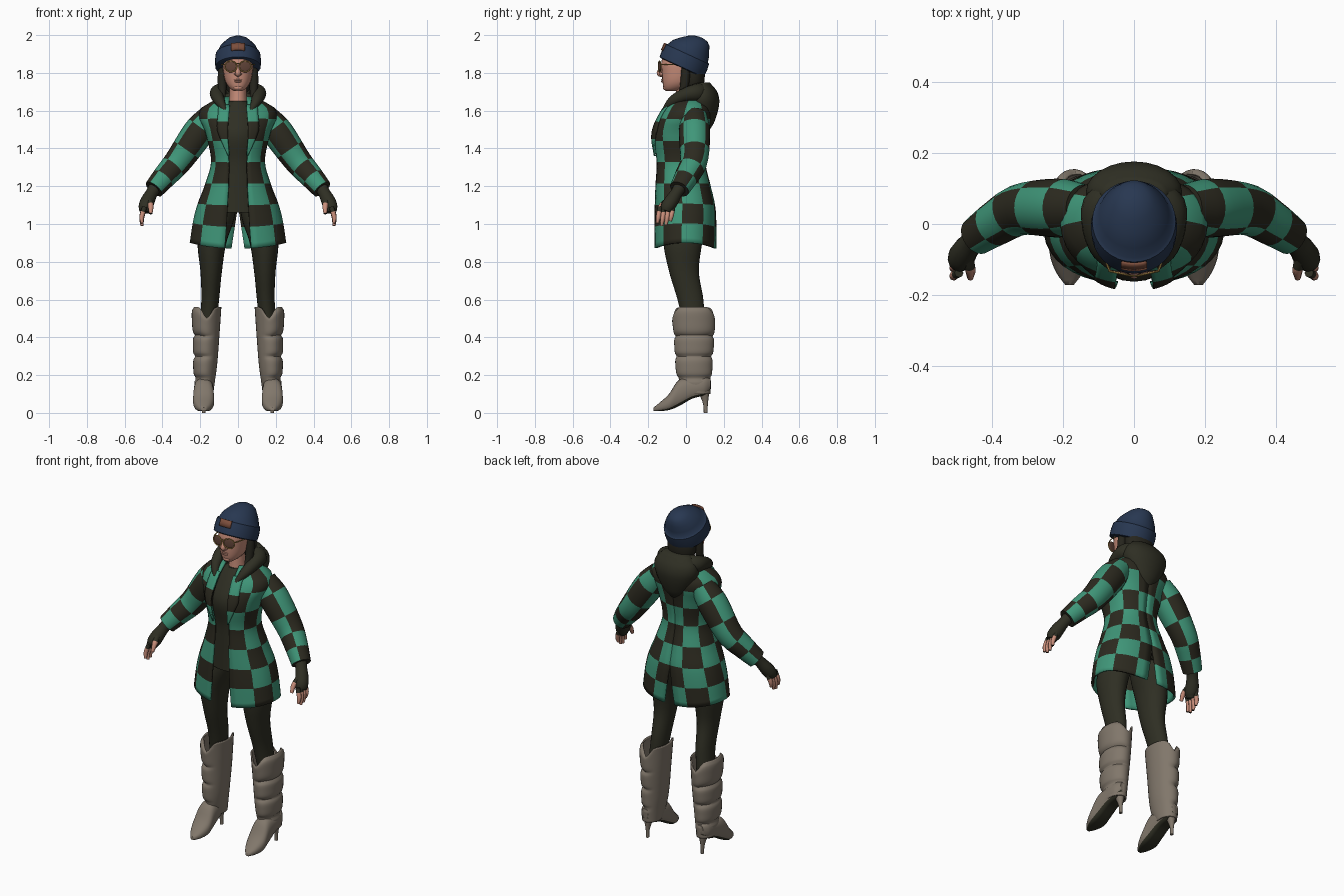
import bpy, bmesh, math
from mathutils import Vector, Matrix

if "Cube" in bpy.data.objects:
    bpy.data.objects.remove(bpy.data.objects["Cube"])


def material(name, *rgb):
    m = bpy.data.materials.new(name)
    m.use_nodes = True
    m.diffuse_color = (*rgb, 1)
    m.node_tree.nodes["Principled BSDF"].inputs["Base Color"].default_value = (*rgb, 1)
    return m


GREEN = material("check green", .05, .305, .19)
BROWN = material("check brown", .025, .023, .014)
OLIVE = material("olive cloth", .028, .028, .017)
HAIR = material("dark hair", .019, .018, .012)
SKIN = material("skin", .58, .27, .195)
NAVY = material("navy knit", .021, .039, .083)
LEATHER = material("patch leather", .20, .076, .045)
BOOT = material("taupe boot", .22, .185, .147)
LENS = material("amber lens", .12, .058, .04)
GOLD = material("gold wire", .45, .28, .07)


def spline(keys, t):
    """Smooth interpolation of key tuples, each led by its parameter."""
    t = min(max(t, keys[0][0]), keys[-1][0])
    i = next(k for k in range(len(keys) - 1) if t <= keys[k + 1][0])
    p, q = keys[i], keys[i + 1]
    o, r = keys[max(i - 1, 0)], keys[min(i + 2, len(keys) - 1)]
    h = q[0] - p[0]
    u = (t - p[0]) / h
    out = []
    for a, b, c, d in list(zip(o, p, q, r))[1:]:
        m, n = (c - a) / (q[0] - o[0]) * h, (d - b) / (r[0] - p[0]) * h
        out.append((2*u**3 - 3*u*u + 1)*b + (u**3 - 2*u*u + u)*m
                   + (3*u*u - 2*u**3)*c + (u**3 - u*u)*n)
    return out


def finish(name, bm, mats, mirror=False, thick=0):
    bmesh.ops.recalc_face_normals(bm, faces=bm.faces)
    me = bpy.data.meshes.new(name)
    bm.to_mesh(me)
    bm.free()
    ob = bpy.data.objects.new(name, me)
    bpy.context.collection.objects.link(ob)
    for m in mats:
        me.materials.append(m)
    bpy.context.view_layer.objects.active = ob
    ob.select_set(True)
    bpy.ops.object.shade_smooth_by_angle(angle=math.radians(50))
    ob.select_set(False)
    if thick:
        s = ob.modifiers.new("Thickness", 'SOLIDIFY')
        s.thickness, s.offset = thick, 0
    if mirror:
        ob.modifiers.new("Mirror", 'MIRROR').use_mirror_merge = False
    return ob


def skin(name, rows, mats, closed=True, caps=True, rule=None, **kw):
    """Skins rows of points; rule(row, column) picks the material."""
    bm = bmesh.new()
    vs = [[bm.verts.new(p) for p in r] for r in rows]
    n = len(rows[0])
    for i in range(len(rows) - 1):
        for j in range(n if closed else n - 1):
            k = (j + 1) % n
            f = bm.faces.new((vs[i][j], vs[i][k], vs[i + 1][k], vs[i + 1][j]))
            f.material_index = rule(i, j) if rule else 0
    if closed and caps:
        bm.faces.new(vs[0])
        bm.faces.new(vs[-1])
    return finish(name, bm, mats, **kw)


def power(v, p):
    return math.copysign(abs(v)**p, v)


def stack(name, keys, mat, n=24, steps=24, p=1, **kw):
    """Level rings from keys (z, half width, front y, back y[, centre x])."""
    rows = []
    for i in range(steps + 1):
        z = keys[0][0] + (keys[-1][0] - keys[0][0]) * i / steps
        a, f, b, *c = spline(keys, z)
        ang = [math.tau * j / n for j in range(n)]
        rows.append([((c[0] if c else 0) + a * power(math.sin(t), p),
                      (f + b) / 2 - (b - f) / 2 * power(math.cos(t), p), z) for t in ang])
    return skin(name, rows, [mat], **kw)


def tube(name, pts, mats, n=12, steps=12, ref=(0, 1, 0), **kw):
    """Round sweep through points (x, y, z, radius)."""
    keys = [(i, *p) for i, p in enumerate(pts)]
    at = lambda t: spline(keys, t)
    rows, last = [], len(pts) - 1
    for i in range(steps + 1):
        t = last * i / steps
        *c, r = at(t)
        d = (Vector(at(t + .05)[:3]) - Vector(at(t - .05)[:3])).normalized()
        u = d.cross(Vector(ref)).normalized()
        v = d.cross(u)
        rows.append([Vector(c) + r * (u * math.cos(math.tau * j / n) + v * math.sin(math.tau * j / n))
                     for j in range(n)])
    return skin(name, rows, mats, **kw)


def blob(name, loc, radii, mat, rot=0, **kw):
    bm = bmesh.new()
    m = Matrix.Translation(loc) @ Matrix.Rotation(rot, 4, 'Z') @ Matrix.Diagonal((*radii, 1))
    bmesh.ops.create_uvsphere(bm, u_segments=20, v_segments=12, radius=1, matrix=m)
    return finish(name, bm, [mat], **kw)


# Checked coat: open shell, keys are z, half width, front, back, half opening
COAT = [(.87, .25, -.165, .155, .07), (1.0, .232, -.165, .155, .06), (1.1, .208, -.163, .148, .055),
        (1.2, .172, -.16, .125, .05), (1.33, .137, -.155, .097, .048), (1.48, .165, -.172, .115, .058),
        (1.6, .198, -.118, .13, .05), (1.67, .085, -.06, .09, .045)]
P = .88


def coat_point(z, t):
    a, f, b, o = spline(COAT, z)
    lift = .03 * math.sin(t)**2 * max(0, 1 - (z - .87) / .3)
    return Vector((a * power(math.sin(t), P), (f + b) / 2 - (b - f) / 2 * power(math.cos(t), P), z + lift))


def edge_angle(z, x):
    return math.asin(min(1, (x / spline(COAT, z)[0])**(1 / P)))


# Half the coat, from front opening to the vent at the back
rows = []
for i in range(29):
    z = .87 + .8 * i / 28
    t0 = edge_angle(z, spline(COAT, z)[3])
    t1 = math.pi - edge_angle(z, .035 * max(0, (1.1 - z) / .23))
    rows.append([coat_point(z, t0 + (t1 - t0) * j / 18) for j in range(19)])
skin("coat", rows, [GREEN, BROWN], closed=False, rule=lambda i, j: (i // 4 + j // 4) % 2,
     thick=.012, mirror=True)

# Lapels folded back along the opening
rows = []
for i in range(13):
    z = 1.36 + .27 * i / 12
    o, w = spline(COAT, z)[3], .058 * min(1, .1 + i / 7)
    rows.append([coat_point(z, edge_angle(z, o - .004 + w * j / 4)) - Vector((0, .012, 0)) for j in range(5)])
skin("lapels", rows, [GREEN, BROWN], closed=False, rule=lambda i, j: (i // 4) % 2, thick=.009, mirror=True)

# Sleeves and cuffs
tube("sleeves", [(.14, .045, 1.575, .066), (.21, .045, 1.485, .083), (.315, .042, 1.335, .073),
                 (.385, .005, 1.255, .064), (.445, -.035, 1.185, .054)], [BROWN, GREEN], n=24, steps=15,
     rule=lambda i, j: (i // 3 + (j + 3) // 6) % 2, mirror=True)

# Shirt and leggings
stack("shirt", [(1.06, .15, -.135, .1), (1.2, .13, -.136, .08), (1.33, .11, -.14, .07),
                (1.48, .13, -.162, .08), (1.6, .10, -.103, .08), (1.65, .055, -.065, .05)], OLIVE)
stack("leggings", [(.45, .045, -.01, .1, .16), (.6, .047, -.045, .092, .147), (.75, .057, -.09, .068, .142),
                   (.9, .076, -.12, .085, .138), (1.02, .086, -.12, .1, .108), (1.15, .085, -.1, .09, .085)],
      OLIVE, mirror=True)

# Gloved hands with bare fingertips
tube("gloves", [(.435, -.028, 1.20, .036), (.456, -.05, 1.165, .032), (.477, -.075, 1.125, .037),
                (.49, -.098, 1.09, .037), (.497, -.106, 1.065, .027)], [OLIVE], mirror=True)
for k, name in enumerate(["index", "middle", "ring", "little"]):
    y, drop = -.138 + .023 * k, (.07, .085, .08, .06)[k]
    tube(name + "_fingers", [(.494, y, 1.09, .013), (.509, y - .008, 1.075 - drop / 2, .0125),
                             (.508, y - .014, 1.075 - drop, .008)], [OLIVE, SKIN], n=8, steps=8,
         rule=lambda i, j: int(i > 1), mirror=True)
tube("thumbs", [(.47, -.095, 1.125, .018), (.462, -.13, 1.095, .015), (.462, -.152, 1.055, .009)],
     [OLIVE, SKIN], n=8, steps=8, rule=lambda i, j: int(i > 2), mirror=True)

# Slouch boots: notched shaft with three puffed folds on the outside
SHAFT = [(.1, .045, .0, .125, .18), (.17, .05, -.036, .13, .176), (.25, .057, -.048, .132, .172),
         (.4, .064, -.056, .142, .167), (.56, .073, -.068, .148, .165)]
FOLDS = [(.485, .068), (.355, .05), (.242, .05)]
rows = []
for i in range(57):
    row = []
    for j in range(32):
        t = math.tau * j / 32
        z = .1 + .46 * i / 56
        a, f, b, c = spline(SHAFT, z)
        puff = max(math.sqrt(max(0, 1 - ((z - q) / h)**4)) for q, h in FOLDS)
        size = 1 + (.2 * puff - .12) * min(1, max(0, .55 + math.sin(t))) * (z > .17)
        notch = .06 * abs(math.cos(t))**12 * (i / 56)**6
        row.append((c + a * size * math.sin(t), (f + b) / 2 - (b - f) / 2 * size * math.cos(t), z - notch))
    rows.append(row)
skin("boot_shafts", rows, [BOOT], caps=False, thick=.008, mirror=True)

# Pointed boot feet with dark soles, and heels
FOOT = [(-.172, .018, .01, .012), (-.14, .03, .024, .036), (-.09, .054, .046, .055), (-.04, .098, .075, .054),
        (.03, .125, .06, .05), (.1, .14, .052, .043), (.13, .15, .03, .022)]
rows = []
for i in range(25):
    y = -.172 + .302 * i / 24
    zc, rz, rx = spline(FOOT, y)
    ang = [math.tau * j / 20 for j in range(20)]
    rows.append([(.182 + rx * power(math.cos(t), .75), y, zc + rz * max(-.85, power(math.sin(t), .85)))
                 for t in ang])
skin("boot_feet", rows, [BOOT, OLIVE], rule=lambda i, j: int(12 <= j <= 17), mirror=True)
stack("boot_heels", [(0, .009, .094, .114, .182), (.05, .011, .09, .116, .182), (.12, .03, .06, .125, .182)],
      BOOT, n=12, steps=6, mirror=True)

# Hood lying on the back and round the neck
stack("hood", [(1.49, .025, .08, .12), (1.54, .075, .05, .15), (1.64, .132, .0, .176),
               (1.70, .128, .02, .165), (1.75, .085, .05, .125)], OLIVE)
tube("hood_collar", [(.068, -.118, 1.60, .012), (.097, -.07, 1.65, .028), (.11, 0, 1.685, .038),
                     (.09, .06, 1.695, .05), (0, .09, 1.695, .055)], [OLIVE], n=14, steps=16,
     ref=(0, 0, 1), mirror=True)

# Head, neck and face
stack("neck", [(1.6, .055, -.06, .06), (1.67, .045, -.055, .05), (1.78, .045, -.05, .05)], SKIN)
stack("head", [(1.705, .024, -.108, -.05), (1.72, .045, -.118, .0), (1.75, .065, -.124, .04),
               (1.80, .077, -.128, .065), (1.86, .081, -.13, .08), (1.95, .06, -.1, .07)], SKIN, p=.92)
tube("nose", [(0, -.122, 1.85, .009), (0, -.135, 1.82, .011), (0, -.141, 1.797, .014), (0, -.124, 1.787, .01)],
     [SKIN], ref=(1, 0, 0))
blob("nostrils", (.011, -.13, 1.794), (.01, .011, .008), SKIN, mirror=True)
blob("upper_lip", (0, -.125, 1.763), (.021, .007, .004), SKIN)
blob("lower_lip", (0, -.124, 1.754), (.018, .008, .005), SKIN)
blob("chin", (0, -.108, 1.722), (.024, .014, .014), SKIN)

# Hair under the hat
blob("hair_back", (0, .04, 1.79), (.088, .06, .12), HAIR)
tube("hair_sides", [(.076, .0, 1.86, .022), (.083, -.003, 1.79, .024), (.083, -.012, 1.72, .022),
                    (.078, -.04, 1.66, .01)], [HAIR], mirror=True)

# Aviator glasses
blob("lenses", (.038, -.138, 1.834), (.031, .004, .028), LENS, rot=.22, mirror=True)
rim = [(.038 + .032 * math.cos(a), -.14 + .007 * math.cos(a), 1.834 + .029 * math.sin(a), .0028)
       for a in [math.tau * k / 16 for k in range(17)]]
tube("lens_rims", rim, [GOLD], n=6, steps=32, mirror=True)
tube("bridge", [(-.012, -.146, 1.85, .003), (.012, -.146, 1.85, .003)], [GOLD], n=6, steps=2)
tube("temples", [(.069, -.132, 1.845, .003), (.083, -.09, 1.845, .003), (.09, .0, 1.84, .003)], [GOLD],
     n=6, steps=6, ref=(0, 0, 1), mirror=True)

# Beanie, tilted back: rings of height, radius and backward shift
HAT = [(0, .112, 0), (.004, .12, 0), (.04, .122, 0), (.078, .118, 0), (.084, .109, 0), (.115, .098, .004),
       (.145, .077, .014), (.168, .058, .024), (.183, .036, .03), (.189, .01, .03)]
rows = [[(r * math.sin(math.tau * j / 32), s - 1.07 * r * math.cos(math.tau * j / 32), h)
         for j in range(32)] for h, r, s in HAT]
hat = skin("beanie", rows, [NAVY])
rows = [[(x, -1.07 * math.sqrt(.122**2 - x * x) - .003, h) for x in [.036 * k / 4 for k in range(-4, 5)]]
        for h in (.04, .061, .082)]
patch = skin("beanie_patch", rows, [LEATHER], closed=False, thick=.008)
for ob in (hat, patch):
    ob.location, ob.rotation_euler = (0, -.025, 1.828), (-.43, 0, 0)
